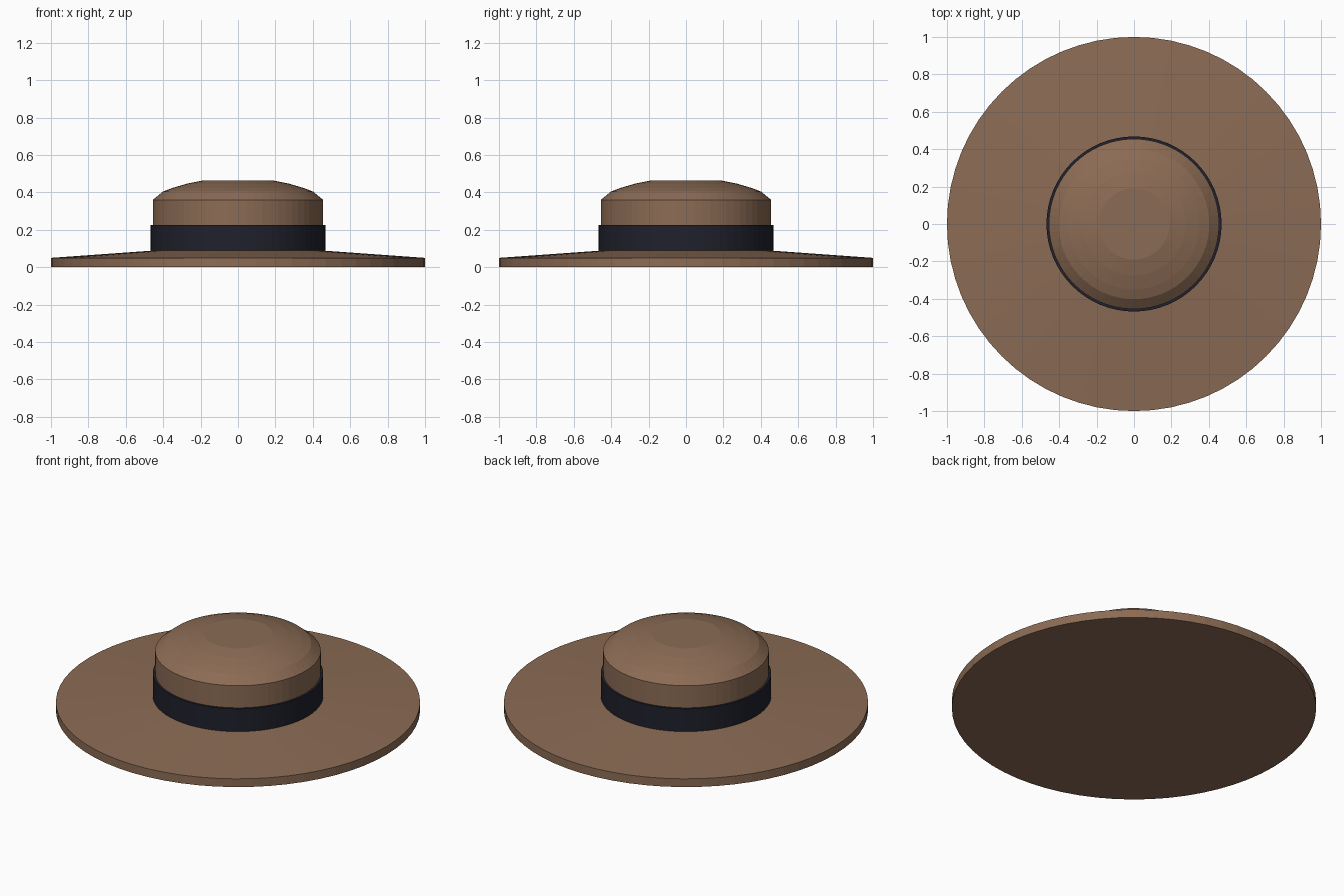
import bpy, bmesh, math

if "Cube" in bpy.data.objects:
    bpy.data.objects.remove(bpy.data.objects["Cube"])

SEGMENTS = 64


def material(name, rgb):
    m = bpy.data.materials.new(name)
    m.diffuse_color = (*rgb, 1.0)
    m.use_nodes = True
    m.node_tree.nodes["Principled BSDF"].inputs["Base Color"].default_value = m.diffuse_color
    return m


def lathe(name, profile, mat, closed=False):
    """Revolve a (radius, height) profile, listed bottom to top, around z."""
    bm = bmesh.new()
    rings = []
    for r, z in profile:
        rings.append([bm.verts.new((r * math.cos(a), r * math.sin(a), z))
                      for a in (2 * math.pi * i / SEGMENTS for i in range(SEGMENTS))])
    pairs = list(zip(rings, rings[1:]))
    if closed:
        pairs.append((rings[-1], rings[0]))
    else:
        bm.faces.new(rings[0][::-1])
        bm.faces.new(rings[-1])
    for low, high in pairs:
        for i in range(SEGMENTS):
            j = (i + 1) % SEGMENTS
            bm.faces.new((low[i], low[j], high[j], high[i]))
    bmesh.ops.recalc_face_normals(bm, faces=bm.faces)
    mesh = bpy.data.meshes.new(name)
    bm.to_mesh(mesh)
    bm.free()
    mesh.materials.append(mat)
    obj = bpy.data.objects.new(name, mesh)
    bpy.context.collection.objects.link(obj)
    return obj


brown = material("felt brown", (0.26, 0.148, 0.09))
navy = material("ribbon navy", (0.014, 0.015, 0.025))

# Wide brim: flat underside, upright rim, gently rising top
lathe("brim", [(1.0, 0.0), (1.0, 0.05), (0.44, 0.09)], brown)

# Crown: straight wall with a low rounded dome and flat top
lathe("crown", [(0.455, 0.08), (0.455, 0.36), (0.402, 0.404), (0.35, 0.424),
                (0.275, 0.446), (0.19, 0.463)], brown)

# Ribbon band around the foot of the crown
lathe("band", [(0.45, 0.082), (0.468, 0.082), (0.468, 0.226), (0.45, 0.226)],
      navy, closed=True)
